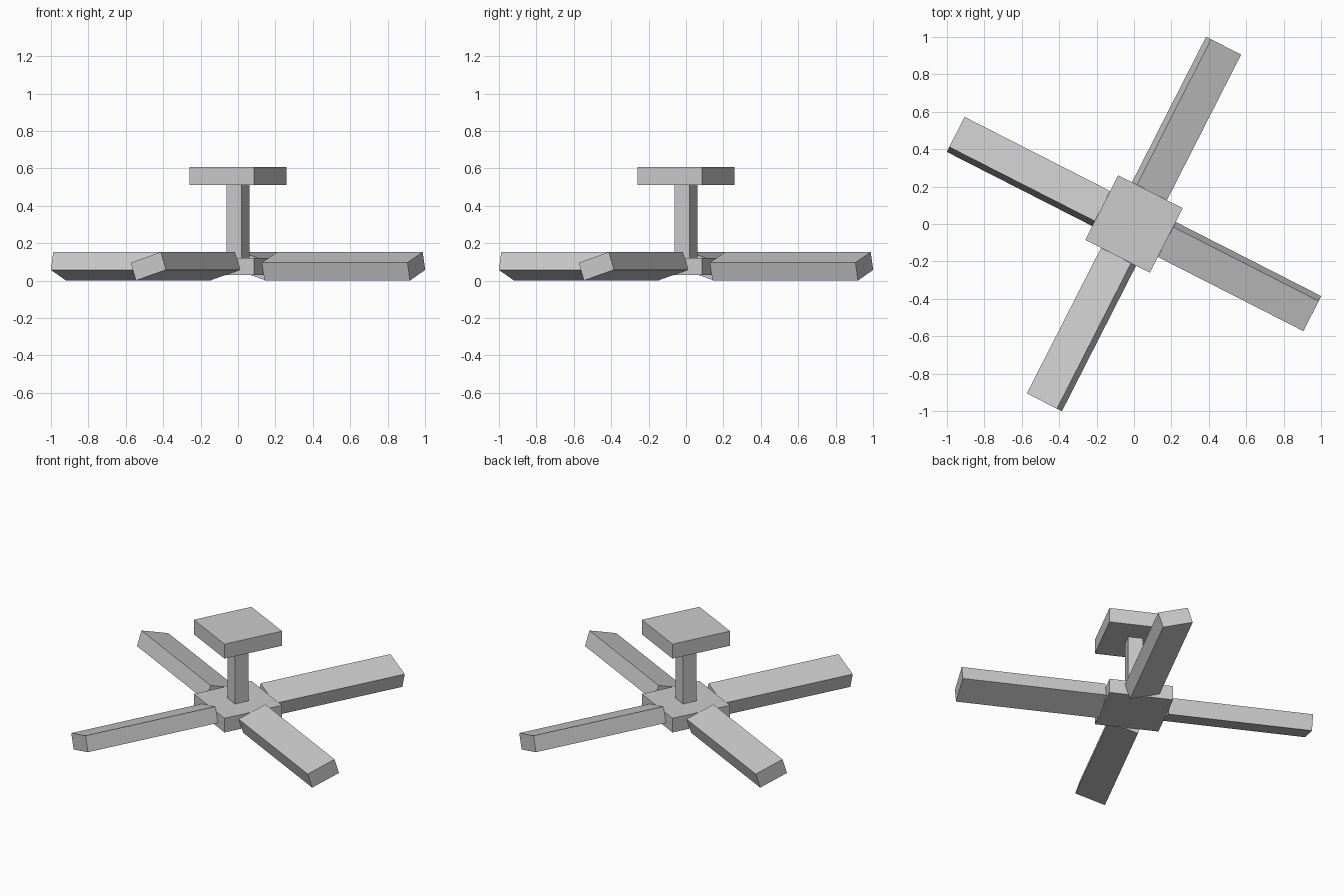
import bpy
from math import radians
from mathutils import Matrix

if "Cube" in bpy.data.objects:
    bpy.data.objects.remove(bpy.data.objects["Cube"])

TURN = radians(-27)          # whole fan is turned about z
PITCH = radians(17.5)        # blade tilt


def box(name, size, matrix):
    """Box of the given size, baked into place by a matrix."""
    bpy.ops.mesh.primitive_cube_add(size=1)
    ob = bpy.context.object
    ob.name = name
    ob.data.transform(matrix @ Matrix.Diagonal((*size, 1)))
    return ob


def upright(name, width, z0, z1):
    """Square block on the fan axis between two heights."""
    m = Matrix.Rotation(TURN, 4, 'Z') @ Matrix.Translation((0, 0, (z0 + z1) / 2))
    return box(name, (width, width, z1 - z0), m)


# Ceiling plate, rod and hub
upright("ceiling_plate", 0.387, 0.512, 0.607)
upright("rod", 0.091, 0.122, 0.512)
upright("hub", 0.387, 0.029, 0.122)

# Four pitched blades around the hub
inner, outer = 0.194, 1.067
for i in range(4):
    m = (Matrix.Rotation(TURN + i * radians(90), 4, 'Z')
         @ Matrix.Translation(((inner + outer) / 2, 0.006, 0.0765))
         @ Matrix.Rotation(PITCH, 4, 'X'))
    box(f"blade_{i + 1}", (outer - inner, 0.189, 0.1), m)
